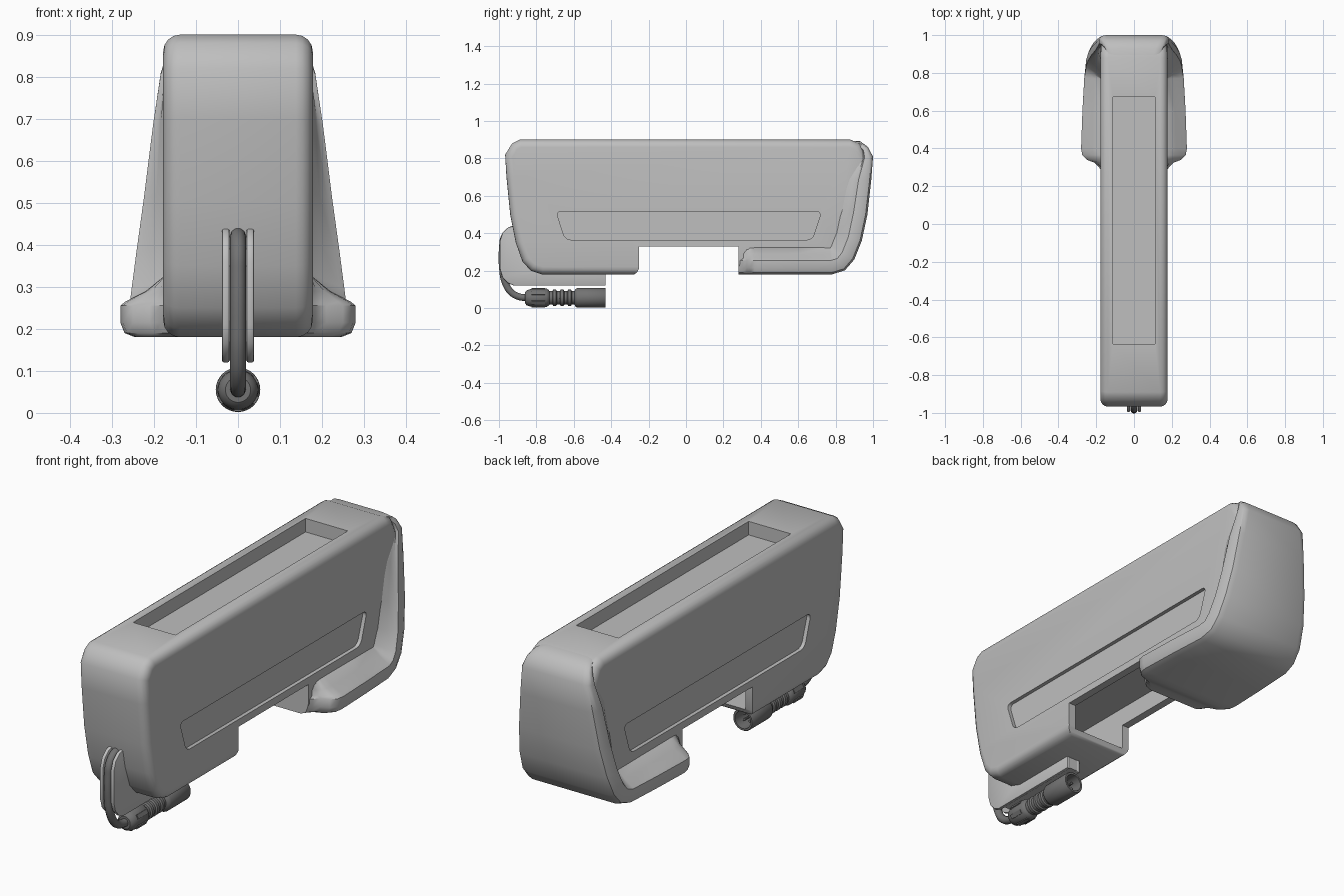
import bpy, bmesh, math
from mathutils import Vector

cube = bpy.data.objects.get("Cube")
if cube:
    bpy.data.objects.remove(cube, do_unlink=True)


def material(name, value):
    m = bpy.data.materials.new(name)
    m.use_nodes = True
    colour = (value, value, value, 1)
    m.diffuse_color = colour
    m.node_tree.nodes["Principled BSDF"].inputs["Base Color"].default_value = colour
    return m


LIGHT = material("light grey plastic", 0.52)
DARK = material("dark grey rubber", 0.17)


def finish(name, bm, mat):
    bmesh.ops.recalc_face_normals(bm, faces=bm.faces[:])
    mesh = bpy.data.meshes.new(name)
    bm.to_mesh(mesh)
    bm.free()
    ob = bpy.data.objects.new(name, mesh)
    bpy.context.scene.collection.objects.link(ob)
    mesh.materials.append(mat)
    return ob


def activate(ob):
    bpy.ops.object.select_all(action='DESELECT')
    ob.select_set(True)
    bpy.context.view_layer.objects.active = ob


def smooth(ob, angle=35):
    activate(ob)
    bpy.ops.object.shade_smooth_by_angle(angle=math.radians(angle))


def prism(name, pts, x0, x1, mat=LIGHT, rim=0, corner=0, segments=4):
    """Extrude a (y, z) outline along x; round its rim or its corner edges."""
    bm = bmesh.new()
    face = bm.faces.new([bm.verts.new((x0, y, z)) for y, z in pts])
    out = bmesh.ops.extrude_face_region(bm, geom=[face])
    moved = [v for v in out["geom"] if isinstance(v, bmesh.types.BMVert)]
    bmesh.ops.translate(bm, verts=moved, vec=(x1 - x0, 0, 0))
    for width, along in ((corner, True), (rim, False)):
        if width:
            edges = [e for e in bm.edges
                     if (abs(e.verts[0].co.x - e.verts[1].co.x) > 1e-4) == along]
            bmesh.ops.bevel(bm, geom=edges, offset=width, segments=segments,
                            profile=0.5, affect='EDGES', clamp_overlap=True)
    return finish(name, bm, mat)


def rect(y0, y1, z0, z1):
    return [(y0, z0), (y1, z0), (y1, z1), (y0, z1)]


def cut(ob, cutter):
    mod = ob.modifiers.new("cut", 'BOOLEAN')
    mod.operation = 'DIFFERENCE'
    mod.solver = 'EXACT'
    mod.object = cutter
    activate(ob)
    bpy.ops.object.modifier_apply(modifier=mod.name)
    bpy.data.objects.remove(cutter, do_unlink=True)


# Main housing: rounded side outline
housing = prism("housing", [
    (-.77, .18), (-.1, .18), (.1, .2), (.8, .2), (.86, .28), (.92, .45),
    (.97, .8), (.93, .88), (.88, .9), (-.89, .9), (-.93, .88), (-.967, .82),
    (-.96, .7), (-.94, .5), (-.91, .35), (-.875, .25), (-.83, .2)],
    -.178, .178, rim=.04)

# Notch between the two feet, with a softened front corner
cut(housing, prism("notch_cutter", [
    (-.25, .33), (-.25, .215), (-.262, .19), (-.285, .175), (-.285, .1),
    (.28, .1), (.28, .33)], -.5, .5))
# Hollow underside seen through the notch
cut(housing, prism("hollow_cutter", rect(-.7, .6, .21, .42), -.14, .14))
# Tray in the top
cut(housing, prism("tray_cutter", rect(-.635, .672, .835, 1), -.112, .112))
# Long grip recess in each side
for side in (-1, 1):
    cut(housing, prism("recess_cutter", [
        (-.645, .365), (.675, .365), (.725, .517), (-.695, .517)],
        side * .16, side * .3, corner=.028))
smooth(housing)

# Rear guard: flange swept along the bottom and up the back
# each station is y, z, half width, thickness scale
stations = [
    (.28, .18, .172, 1), (.3, .18, .185, 1), (.325, .18, .21, 1),
    (.34, .18, .25, 1), (.365, .18, .274, 1), (.4, .18, .28, 1),
    (.6, .18, .273, 1), (.78, .18, .263, 1), (.85, .202, .257, 1),
    (.9, .26, .253, 1), (.94, .36, .242, 1), (.97, .5, .224, 1),
    (.99, .68, .202, .9), (1, .81, .184, .6), (.972, .862, .17, .4),
    (.93, .893, .15, .3), (.86, .895, .13, .2)]
bm = bmesh.new()
rings = []
for i, (y, z, w, k) in enumerate(stations):
    a, b = stations[max(i - 1, 0)], stations[min(i + 1, len(stations) - 1)]
    t = Vector((b[0] - a[0], b[1] - a[1])).normalized()
    root = min(.17, w - .02)
    half = [(w - .035, 0), (w - .01, .01), (w, .035), (w, .075), (w - .012, .085),
            (root + (w - root) * .45, .11), (root, .15)]
    section = half + [(-x, d) for x, d in reversed(half)]
    rings.append([bm.verts.new((x, y - t.y * d * k, z + t.x * d * k))
                  for x, d in section])
for r0, r1 in zip(rings, rings[1:]):
    n = len(r0)
    for j in range(n):
        bm.faces.new((r0[j], r0[(j + 1) % n], r1[(j + 1) % n], r1[j]))
bm.faces.new(rings[0])
bm.faces.new(rings[-1])
smooth(finish("rear_guard", bm, LIGHT), 40)

# Cable holder: two cheeks around a recessed core
cheek = [(-.43, .12), (-.92, .12), (-.955, .135), (-.982, .165), (-.995, .21),
         (-.995, .36), (-.98, .405), (-.95, .432), (-.91, .442), (-.8, .442),
         (-.8, .2), (-.43, .2)]
for side, label in ((-1, "right"), (1, "left")):
    smooth(prism("holder_cheek_" + label, cheek, side * .02, side * .038,
                 rim=.005, segments=2))
prism("holder_core", [(-.432, .125), (-.9, .125), (-.94, .17), (-.955, .22),
                      (-.955, .35), (-.9, .41), (-.8, .41), (-.8, .2), (-.432, .2)],
      -.021, .021)

# Cable
curve = bpy.data.curves.new("cable", 'CURVE')
curve.dimensions = '3D'
curve.bevel_depth = .019
curve.bevel_resolution = 3
path = [(-.88, .425), (-.94, .415), (-.972, .38), (-.981, .33), (-.981, .21),
        (-.968, .14), (-.935, .085), (-.89, .06), (-.83, .056)]
spline = curve.splines.new('BEZIER')
spline.bezier_points.add(len(path) - 1)
for p, (y, z) in zip(spline.bezier_points, path):
    p.co = (0, y, z)
    p.handle_left_type = p.handle_right_type = 'AUTO'
curve.resolution_u = 6
curve.materials.append(DARK)
cable = bpy.data.objects.new("cable", curve)
bpy.context.scene.collection.objects.link(cable)


def lathe(name, pts, x=0, z=.055, steps=32):
    """Revolve a (y, radius) profile around an axis along y."""
    bm = bmesh.new()
    verts = [bm.verts.new((x, y, z + r)) for y, r in pts]
    edges = [bm.edges.new(pair) for pair in zip(verts, verts[1:])]
    bmesh.ops.spin(bm, geom=verts + edges, cent=(x, 0, z), axis=(0, 1, 0),
                   angle=math.tau, steps=steps)
    bmesh.ops.remove_doubles(bm, verts=bm.verts[:], dist=1e-5)
    smooth(finish(name, bm, DARK))


# Connector: collar, ribbed neck and open barrel
neck = []
for i in range(3):
    y = -.715 + i * .04
    neck += [(y, .036), (y + .005, .043), (y + .02, .043), (y + .025, .036)]
lathe("connector", [
    (-.86, 0), (-.86, .03), (-.852, .04), (-.83, .047), (-.8, .049), (-.745, .049),
    (-.735, .042), (-.73, .036)] + neck + [
    (-.597, .036), (-.59, .048), (-.58, .053), (-.435, .053), (-.43, .05),
    (-.43, .041), (-.52, .041), (-.52, 0)])

# Contact pins inside the barrel
for i in range(4):
    a = math.tau * (i + .5) / 4
    lathe("pin_%d" % (i + 1), [(-.525, .006), (-.46, .006), (-.455, 0)],
          .02 * math.cos(a), .055 + .02 * math.sin(a), 10)

# Raised grips around the collar
for i in range(6):
    a = math.tau * i / 6
    grip = prism("collar_grip_%d" % (i + 1), rect(-.825, -.755, -.004, .004),
                 -.01, .01, DARK)
    grip.location = (.048 * math.sin(a), 0, .055 + .048 * math.cos(a))
    grip.rotation_euler = (0, a, 0)
